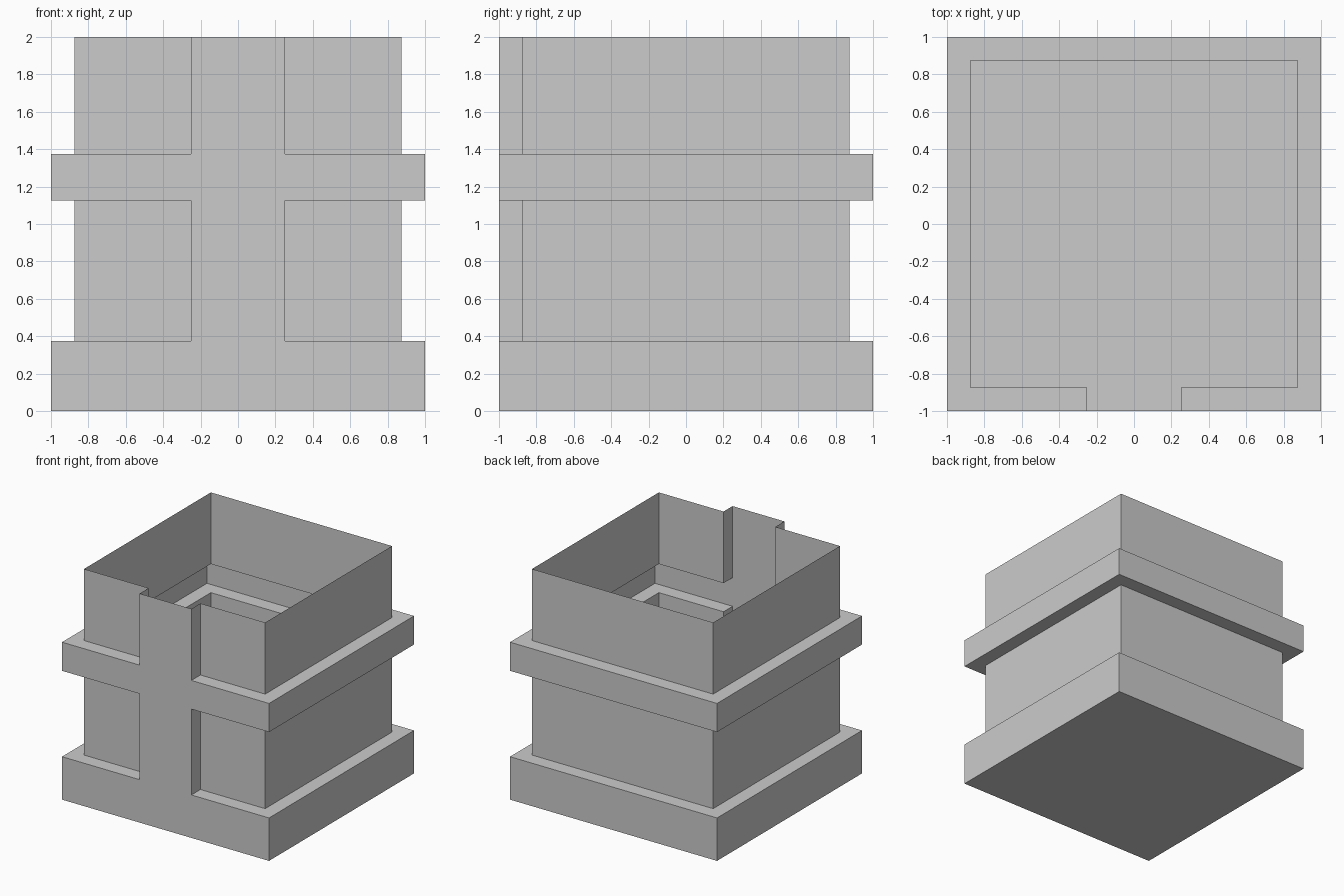
import bpy
import bmesh

if "Cube" in bpy.data.objects:
    bpy.data.objects.remove(bpy.data.objects["Cube"])

OUT, IN, PIL = 1.0, 0.875, 0.25  # band half-width, wall half-width, pilaster half-width

# Matching plan outlines, counter-clockwise from above.
# Repeated points on the wide outline line up with the pilaster's corners.
WIDE = [(-PIL, -OUT), (PIL, -OUT), (PIL, -OUT), (OUT, -OUT),
        (OUT, OUT), (-OUT, OUT), (-OUT, -OUT), (-PIL, -OUT)]
NARROW = [(-PIL, -OUT), (PIL, -OUT), (PIL, -IN), (IN, -IN),
          (IN, IN), (-IN, IN), (-IN, -IN), (-PIL, -IN)]

# Plinth, lower wall, band, open-topped upper wall
LEVELS = [(WIDE, 0), (WIDE, 0.375), (NARROW, 0.375), (NARROW, 1.125),
          (WIDE, 1.125), (WIDE, 1.375), (NARROW, 1.375), (NARROW, 2)]


def build_shell(name, levels):
    bm = bmesh.new()
    rings = [[bm.verts.new((x, y, z)) for x, y in outline] for outline, z in levels]
    bm.faces.new(rings[0][::-1])  # closed floor
    for low, high in zip(rings, rings[1:]):
        for i in range(len(low)):
            j = (i + 1) % len(low)
            bm.faces.new((low[i], low[j], high[j], high[i]))
    bmesh.ops.remove_doubles(bm, verts=bm.verts[:], dist=1e-4)
    mesh = bpy.data.meshes.new(name)
    bm.to_mesh(mesh)
    bm.free()
    obj = bpy.data.objects.new(name, mesh)
    bpy.context.collection.objects.link(obj)
    return obj


build_shell("banded_square_shell", LEVELS)
